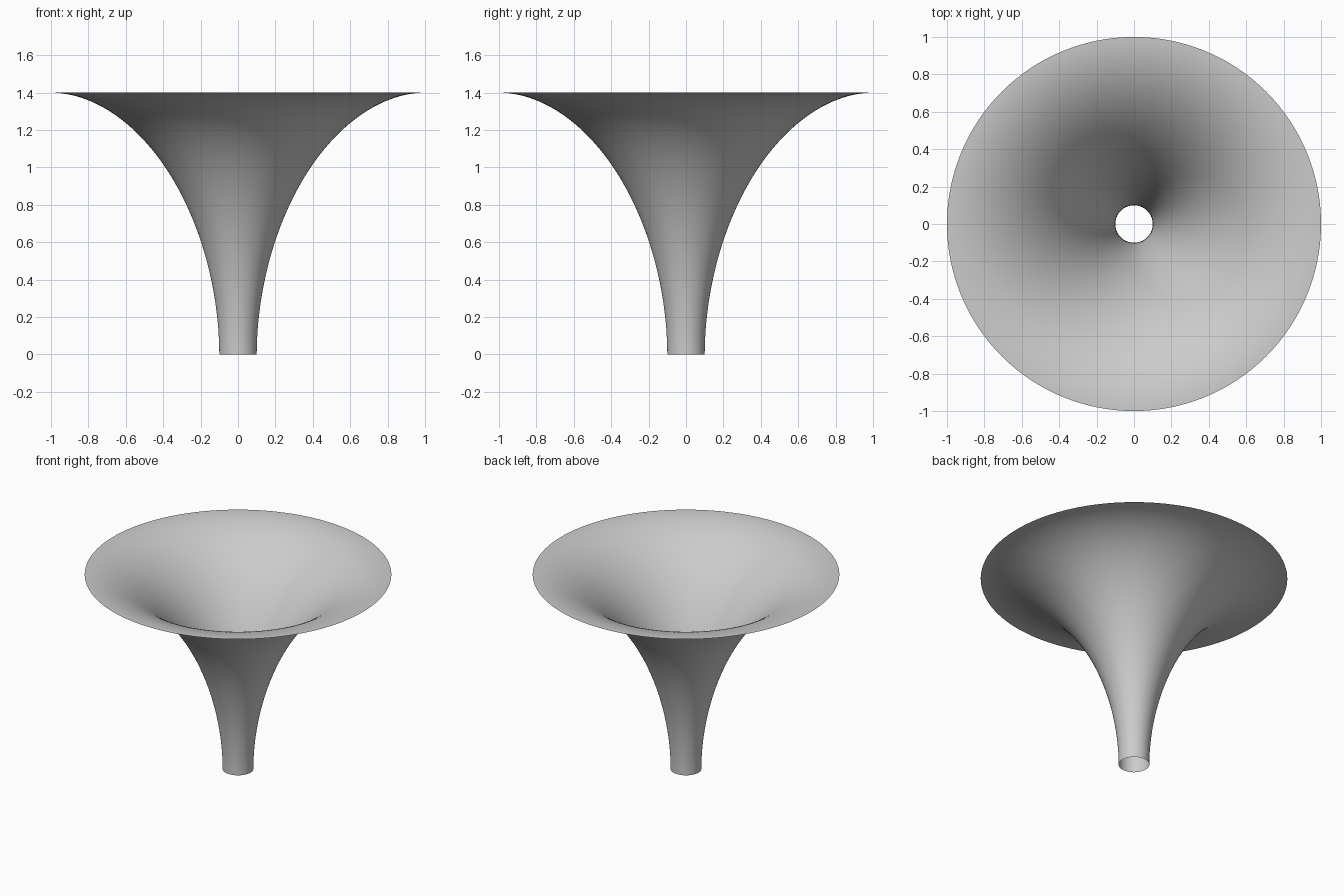
import bpy
import bmesh
from math import sin, cos, pi

cube = bpy.data.objects.get("Cube")
if cube:
    bpy.data.objects.remove(cube, do_unlink=True)

HEIGHT, THROAT, RIM = 1.4, 0.1, 1.0
RINGS, SIDES = 48, 128
POWER = 2 / 1.92  # slightly flatter than a true quarter ellipse

# Plain grey material
grey = bpy.data.materials.new("light grey")
grey.use_nodes = True
colour = (0.6, 0.6, 0.6, 1)
grey.diffuse_color = colour
grey.node_tree.nodes["Principled BSDF"].inputs["Base Color"].default_value = colour

# Flared profile from the narrow throat to the wide flat rim
bm = bmesh.new()
profile = []
for i in range(RINGS + 1):
    t = pi / 2 * i / RINGS
    radius = RIM - (RIM - THROAT) * max(cos(t), 0) ** POWER
    profile.append(bm.verts.new((radius, 0, HEIGHT * sin(t) ** POWER)))
edges = [bm.edges.new(pair) for pair in zip(profile, profile[1:])]

# Open, single-walled funnel turned around the vertical axis
bmesh.ops.spin(bm, geom=profile + edges, cent=(0, 0, 0), axis=(0, 0, 1),
               angle=2 * pi, steps=SIDES, use_merge=False)
bmesh.ops.remove_doubles(bm, verts=bm.verts, dist=0.0001)
bmesh.ops.recalc_face_normals(bm, faces=bm.faces)
bm.normal_update()
lowest = min(bm.faces, key=lambda f: f.calc_center_median().z)
if lowest.normal.dot(lowest.calc_center_median()) < 0:
    bmesh.ops.reverse_faces(bm, faces=bm.faces)
for face in bm.faces:
    face.smooth = True

mesh = bpy.data.meshes.new("flared_funnel")
bm.to_mesh(mesh)
bm.free()
mesh.materials.append(grey)
funnel = bpy.data.objects.new("flared_funnel", mesh)
bpy.context.collection.objects.link(funnel)
